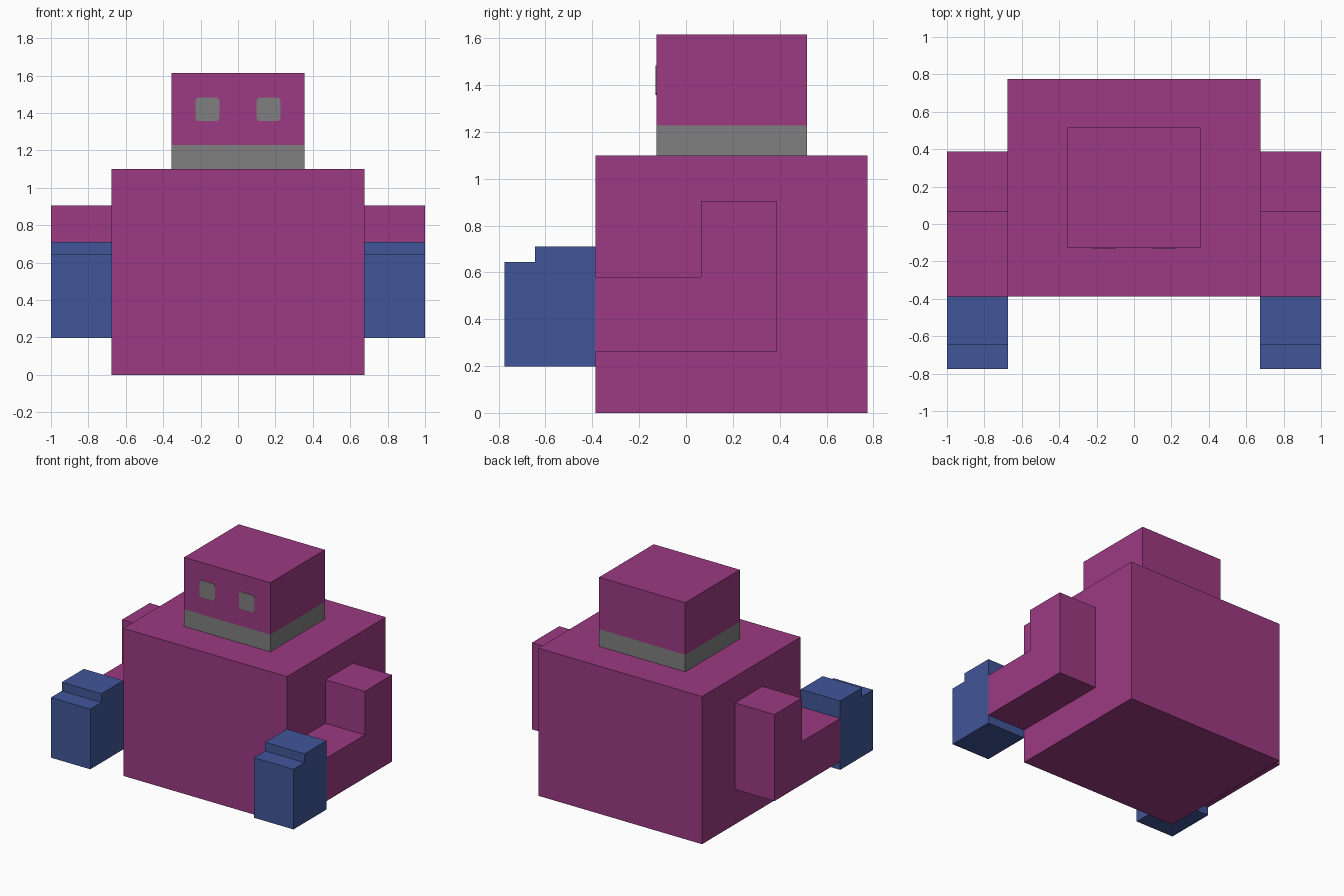
import bpy, bmesh

cube = bpy.data.objects.get("Cube")
if cube:
    bpy.data.objects.remove(cube, do_unlink=True)


def material(name, rgb):
    m = bpy.data.materials.new(name)
    m.use_nodes = True
    m.diffuse_color = (*rgb, 1)
    m.node_tree.nodes["Principled BSDF"].inputs["Base Color"].default_value = (*rgb, 1)
    return m


MAGENTA = material("magenta", (0.332, 0.042, 0.223))
BLUE = material("blue", (0.053, 0.093, 0.319))
GREY = material("grey", (0.216, 0.216, 0.216))


def finish(name, bm, *mats):
    bmesh.ops.recalc_face_normals(bm, faces=bm.faces)
    mesh = bpy.data.meshes.new(name)
    bm.to_mesh(mesh)
    bm.free()
    for m in mats:
        mesh.materials.append(m)
    obj = bpy.data.objects.new(name, mesh)
    bpy.context.collection.objects.link(obj)
    return obj


def box(lo, hi):
    """Box between two opposite corners."""
    bm = bmesh.new()
    bmesh.ops.create_cube(bm, size=1)
    for v in bm.verts:
        v.co = [a if c < 0 else b for a, b, c in zip(lo, hi, v.co)]
    return bm


def side_extrusion(profile, x0, x1):
    """Extrude a (y, z) outline along x."""
    bm = bmesh.new()
    face = bm.faces.new([bm.verts.new((x0, y, z)) for y, z in profile])
    ext = bmesh.ops.extrude_face_region(bm, geom=[face])["geom"]
    bmesh.ops.translate(bm, vec=(x1 - x0, 0, 0),
                        verts=[g for g in ext if isinstance(g, bmesh.types.BMVert)])
    return bm


# Body
finish("body", box((-0.675, -0.387, 0), (0.675, 0.775, 1.1)), MAGENTA)

# Head, with a grey band around its lower edge
BAND_TOP = 1.228
bm = box((-0.355, -0.127, 1.1), (0.355, 0.516, 1.615))
bmesh.ops.bisect_plane(bm, geom=bm.verts[:] + bm.edges[:] + bm.faces[:],
                       plane_co=(0, 0, BAND_TOP), plane_no=(0, 0, 1))
for f in bm.faces:
    f.material_index = int(f.calc_center_median().z < BAND_TOP)
finish("head", bm, MAGENTA, GREY)

# Outlines in (y, z): bent arm and stepped hand
ARM = [(-0.387, 0.26), (0.387, 0.26), (0.387, 0.905),
       (0.065, 0.905), (0.065, 0.58), (-0.387, 0.58)]
HAND = [(-0.775, 0.197), (-0.387, 0.197), (-0.387, 0.71),
        (-0.645, 0.71), (-0.645, 0.645), (-0.775, 0.645)]

for side, s in (("left", 1), ("right", -1)):
    finish(side + "_arm", side_extrusion(ARM, s * 0.675, s), MAGENTA)
    finish(side + "_hand", side_extrusion(HAND, s * 0.675, s), BLUE)

    # Eye plate with rounded corners
    cx, cz, r = s * 0.163, 1.42, 0.063
    bm = box((cx - r, -0.130, cz - r), (cx + r, -0.126, cz + r))
    corners = [e for e in bm.edges if abs(e.verts[0].co.y - e.verts[1].co.y) > 0.001]
    bmesh.ops.bevel(bm, geom=corners, offset=0.016, segments=3, profile=0.5,
                    affect='EDGES')
    finish(side + "_eye", bm, GREY)
